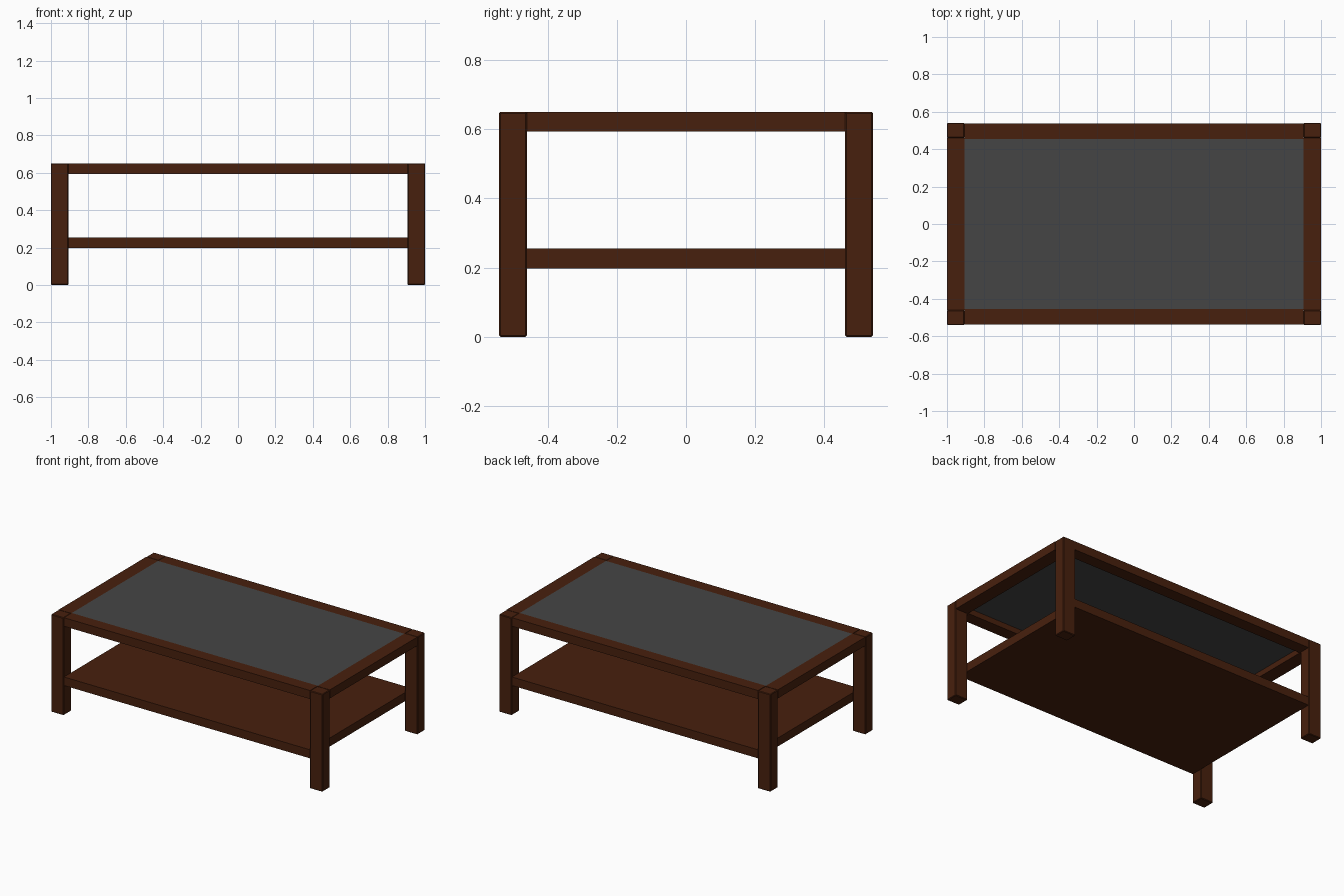
import bpy, bmesh
from mathutils import Matrix

if "Cube" in bpy.data.objects:
    bpy.data.objects.remove(bpy.data.objects["Cube"])


def material(name, rgb):
    m = bpy.data.materials.new(name)
    m.diffuse_color = (*rgb, 1.0)
    m.use_nodes = True
    m.node_tree.nodes["Principled BSDF"].inputs["Base Color"].default_value = m.diffuse_color
    return m


wood = material("dark brown wood", (0.064, 0.0145, 0.0042))
glass = material("smoked grey glass", (0.06, 0.06, 0.06))


def box(name, lo, hi, mat, bevel=0.0):
    """Axis-aligned box between two corners, optionally with eased edges."""
    size = [b - a for a, b in zip(lo, hi)]
    mid = [(a + b) / 2 for a, b in zip(lo, hi)]
    bm = bmesh.new()
    bmesh.ops.create_cube(
        bm, size=1.0,
        matrix=Matrix.Translation(mid) @ Matrix.Diagonal((*size, 1.0)))
    if bevel:
        bmesh.ops.bevel(bm, geom=bm.edges[:], offset=bevel, segments=1,
                        affect='EDGES')
    me = bpy.data.meshes.new(name)
    bm.to_mesh(me)
    bm.free()
    me.materials.append(mat)
    ob = bpy.data.objects.new(name, me)
    bpy.context.collection.objects.link(ob)
    return ob


X, Y, H = 1.0, 0.54, 0.65        # outer half sizes and height
XI, YI = 0.907, 0.46             # inner faces of the legs
INSET = 0.004                    # rails sit just behind the leg faces

# Four square legs
for sx, side in ((-1, "left"), (1, "right")):
    for sy, end in ((-1, "front"), (1, "back")):
        xs, ys = sorted((sx * X, sx * XI)), sorted((sy * Y, sy * YI))
        box(f"{end}_{side}_leg", (xs[0], ys[0], 0), (xs[1], ys[1], H), wood, 0.004)

# Long top rails
for sy, end in ((-1, "front"), (1, "back")):
    ys = sorted((sy * (Y - INSET), sy * (YI - 0.006)))
    box(f"{end}_top_rail", (-XI, ys[0], 0.593), (XI, ys[1], H), wood)

# Short top rails
for sx, side in ((-1, "left"), (1, "right")):
    xs = sorted((sx * (X - 0.001), sx * XI))
    box(f"{side}_top_rail", (xs[0], -YI, 0.593), (xs[1], YI, H), wood)

# Glass panel set flush in the frame
box("glass_top", (-XI, -YI + 0.006, 0.63), (XI, YI - 0.006, H), glass)

# Lower shelf, fitted between the leg pairs
box("lower_shelf", (-XI, -Y + INSET, 0.198), (XI, Y - INSET, 0.255), wood)
